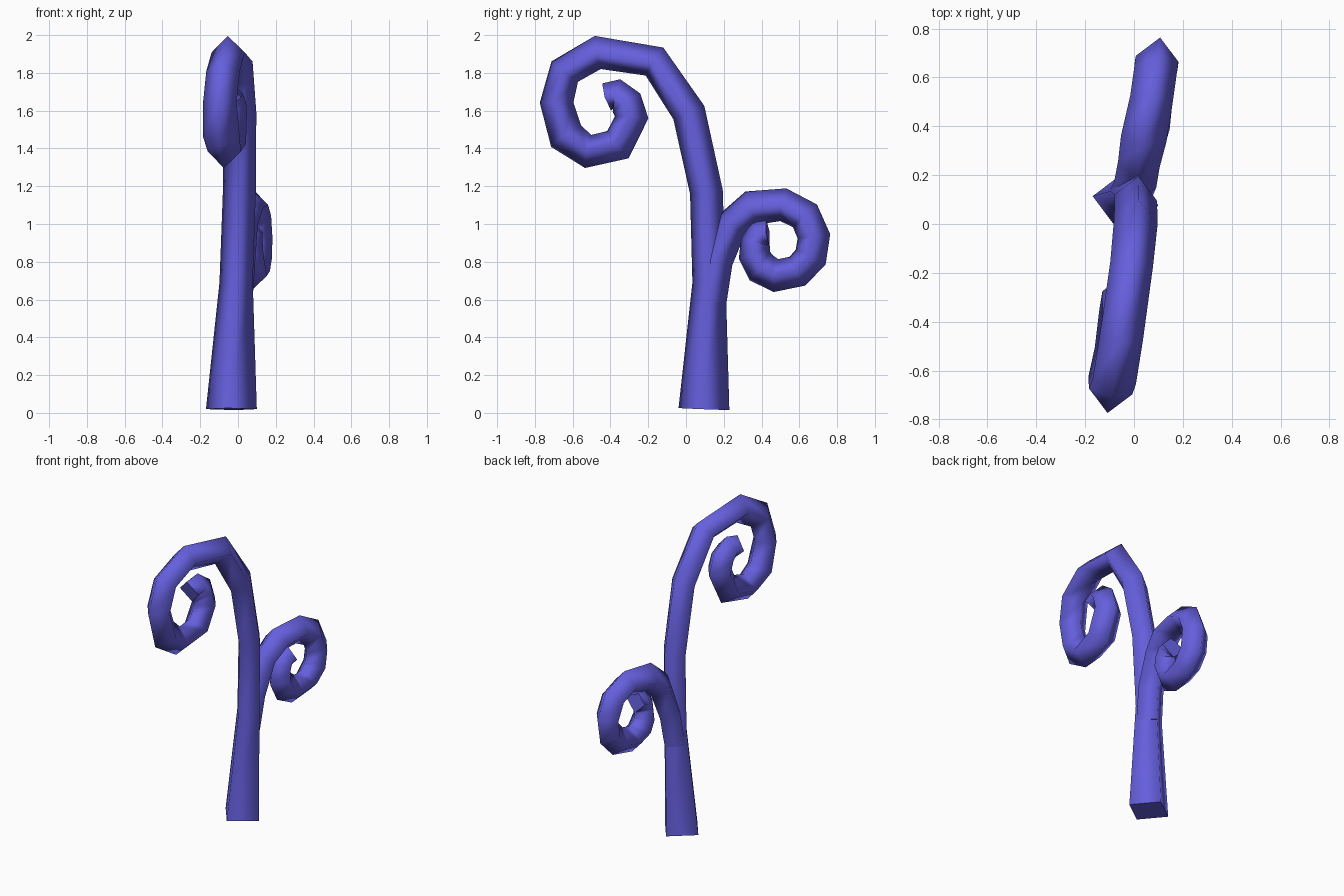
import bpy, bmesh
from mathutils import Vector

# The plant lies almost in one vertical plane, turned slightly from the y axis
SIDE = Vector((0.99, -0.14, 0))
ALONG = Vector((0.14, 0.99, 0))
UP = Vector((0, 0, 1))

mat = bpy.data.materials.new("violet")
mat.diffuse_color = (0.13, 0.115, 0.72, 1)


def tendril(name, path, radii, lean):
    """Four-sided tube along (y, z) points; lean gives x for the first points."""
    bm = bmesh.new()
    pts = [Vector(p) for p in path]
    rings = []
    for i, p in enumerate(pts):
        a, b = pts[max(i - 1, 0)], pts[min(i + 1, len(pts) - 1)]
        t = (p - a).normalized() + (b - p).normalized()
        t.normalize()
        out = ALONG * t.y - UP * t.x
        x = lean[i] if i < len(lean) else 0.14 * p.x
        c = Vector((x, p.x, p.y))
        r = radii[i] if i < len(radii) else radii[-1]
        rings.append([bm.verts.new(c + d * r) for d in (SIDE, out, -SIDE, -out)])
    for lo, hi in zip(rings, rings[1:]):
        for k in range(4):
            n = (k + 1) % 4
            bm.faces.new((lo[k], lo[n], hi[n], hi[k])).smooth = True
    bm.faces.new(rings[0][::-1])
    bm.faces.new(rings[-1])
    bmesh.ops.recalc_face_normals(bm, faces=bm.faces)
    me = bpy.data.meshes.new(name)
    bm.to_mesh(me)
    bm.free()
    me.materials.append(mat)
    ob = bpy.data.objects.new(name, me)
    bpy.context.collection.objects.link(ob)


# Main stem with the large curl
tendril("main_stem",
        [(0.095, 0.02), (0.122, 0.69), (0.108, 1.17), (0.015, 1.59),
         (-0.167, 1.86), (-0.467, 1.908), (-0.642, 1.807), (-0.685, 1.643),
         (-0.635, 1.465), (-0.518, 1.384), (-0.36, 1.42), (-0.288, 1.565),
         (-0.315, 1.643), (-0.365, 1.69), (-0.42, 1.672)],
        [0.136, 0.089, 0.088, 0.09, 0.088, 0.089, 0.089, 0.09, 0.098, 0.089,
         0.092, 0.09, 0.088, 0.078, 0.076],
        [-0.035, -0.01, 0.007, 0.008, -0.01, -0.052, -0.08])

# Side shoot with the small curl
tendril("side_shoot",
        [(0.128, 0.595), (0.162, 0.805), (0.245, 1.0), (0.35, 1.085),
         (0.515, 1.102), (0.63, 1.043), (0.677, 0.935), (0.66, 0.825),
         (0.59, 0.75), (0.476, 0.727), (0.40, 0.767), (0.362, 0.835),
         (0.368, 0.905), (0.39, 0.95), (0.433, 0.955)],
        [0.088, 0.087, 0.086, 0.094, 0.088, 0.088, 0.088, 0.089, 0.087, 0.088,
         0.091, 0.085, 0.08, 0.075, 0.073],
        [-0.01, 0.005, 0.02, 0.04])
